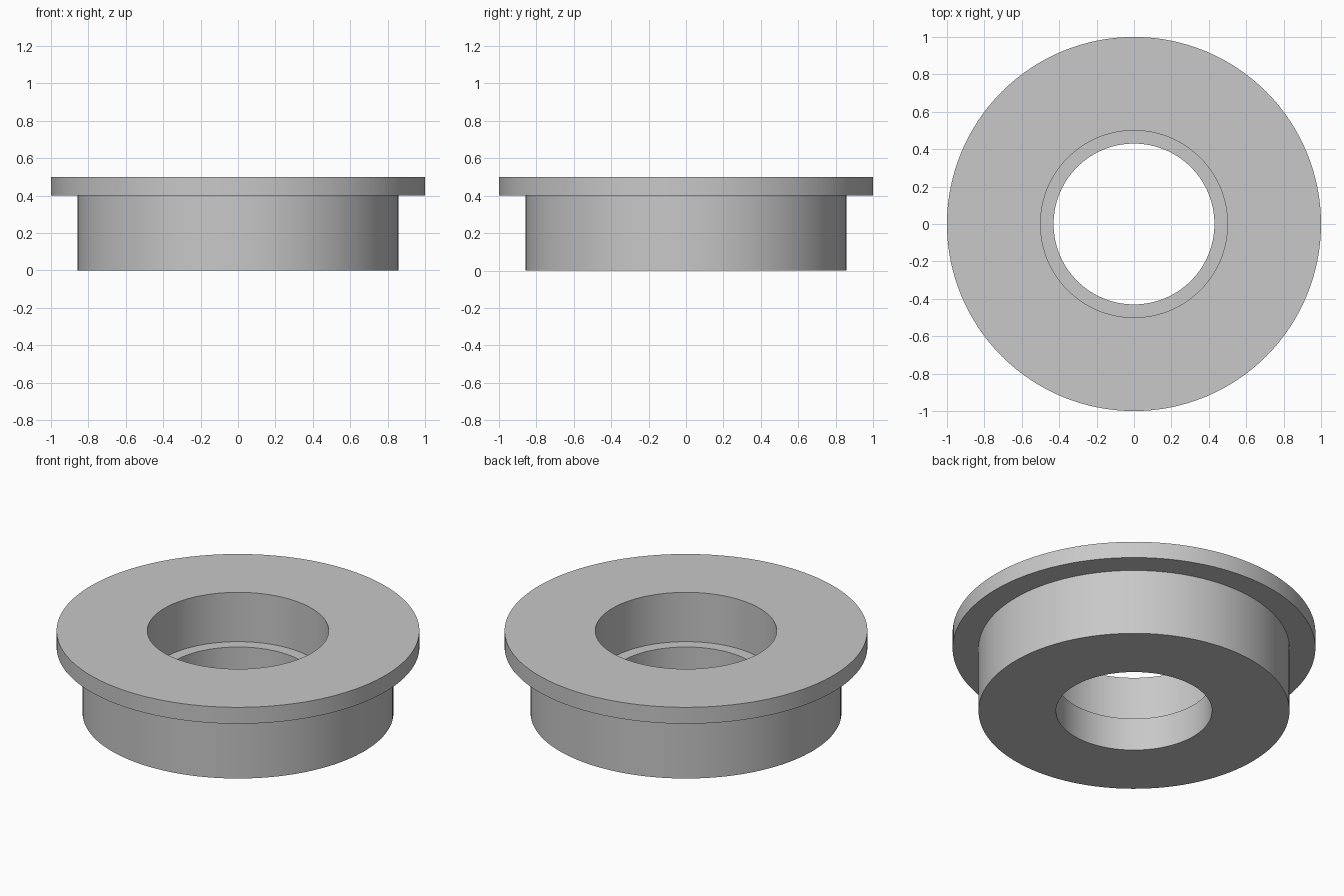
import bpy
import bmesh
import math

cube = bpy.data.objects.get("Cube")
if cube:
    bpy.data.objects.remove(cube, do_unlink=True)

SEGMENTS = 128

# Plain grey material
grey = bpy.data.materials.new("plain_grey")
grey.use_nodes = True
colour = (0.58, 0.58, 0.58, 1.0)
grey.diffuse_color = colour
grey.node_tree.nodes["Principled BSDF"].inputs["Base Color"].default_value = colour

# Closed cross-section (radius, height): bore, body, flange, counterbore, ledge
profile = [
    (0.43, 0.0), (0.857, 0.0), (0.857, 0.4), (1.0, 0.4),
    (1.0, 0.5), (0.5, 0.5), (0.5, 0.2), (0.43, 0.2),
]

# Flanged bushing turned around the z axis
bm = bmesh.new()
rings = []
for radius, height in profile:
    ring = []
    for i in range(SEGMENTS):
        a = math.tau * i / SEGMENTS
        ring.append(bm.verts.new((radius * math.cos(a), radius * math.sin(a), height)))
    rings.append(ring)
for k, lower in enumerate(rings):
    upper = rings[(k + 1) % len(rings)]
    for i in range(SEGMENTS):
        j = (i + 1) % SEGMENTS
        bm.faces.new((lower[i], lower[j], upper[j], upper[i]))
bmesh.ops.recalc_face_normals(bm, faces=bm.faces)

mesh = bpy.data.meshes.new("flanged_bushing")
bm.to_mesh(mesh)
bm.free()
mesh.materials.append(grey)
bushing = bpy.data.objects.new("flanged_bushing", mesh)
bpy.context.collection.objects.link(bushing)

# Smooth round walls, sharp rims
bpy.ops.object.select_all(action="DESELECT")
bushing.select_set(True)
bpy.context.view_layer.objects.active = bushing
bpy.ops.object.shade_smooth_by_angle(angle=math.radians(30))
